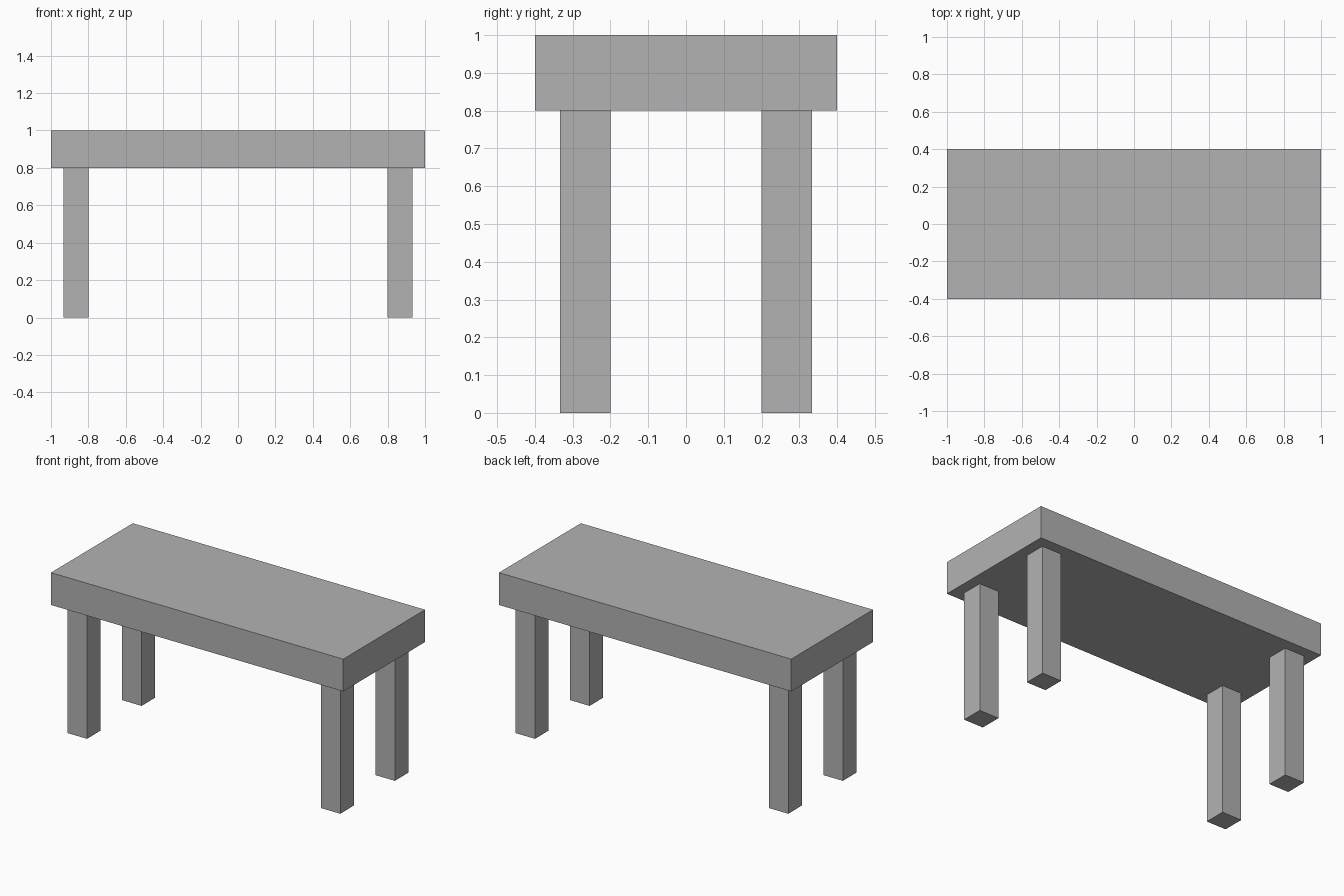
import bpy

cube = bpy.data.objects.get("Cube")
if cube:
    bpy.data.objects.remove(cube, do_unlink=True)

# Single plain grey for the whole table
grey = bpy.data.materials.new("plain_grey")
grey.use_nodes = True
colour = (0.448, 0.448, 0.448, 1)
grey.diffuse_color = colour
grey.node_tree.nodes["Principled BSDF"].inputs["Base Color"].default_value = colour


def box(name, centre, size):
    bpy.ops.mesh.primitive_cube_add(size=1, location=centre)
    obj = bpy.context.object
    obj.name = name
    obj.scale = size
    bpy.ops.object.transform_apply(location=False, rotation=False, scale=True)
    obj.data.materials.append(grey)
    return obj


HEIGHT = 1.0
THICKNESS = 0.2
LEG_WIDTH = 2 / 15
LEG_X, LEG_Y = 13 / 15, 4 / 15
leg_height = HEIGHT - THICKNESS

# Thick slab top
box("table_top", (0, 0, HEIGHT - THICKNESS / 2), (2, 0.8, THICKNESS))

# Four square legs, set in from the corners
for side, sx in (("left", 1), ("right", -1)):
    for end, sy in (("front", -1), ("back", 1)):
        box(f"{end}_{side}_leg", (sx * LEG_X, sy * LEG_Y, leg_height / 2),
            (LEG_WIDTH, LEG_WIDTH, leg_height))
